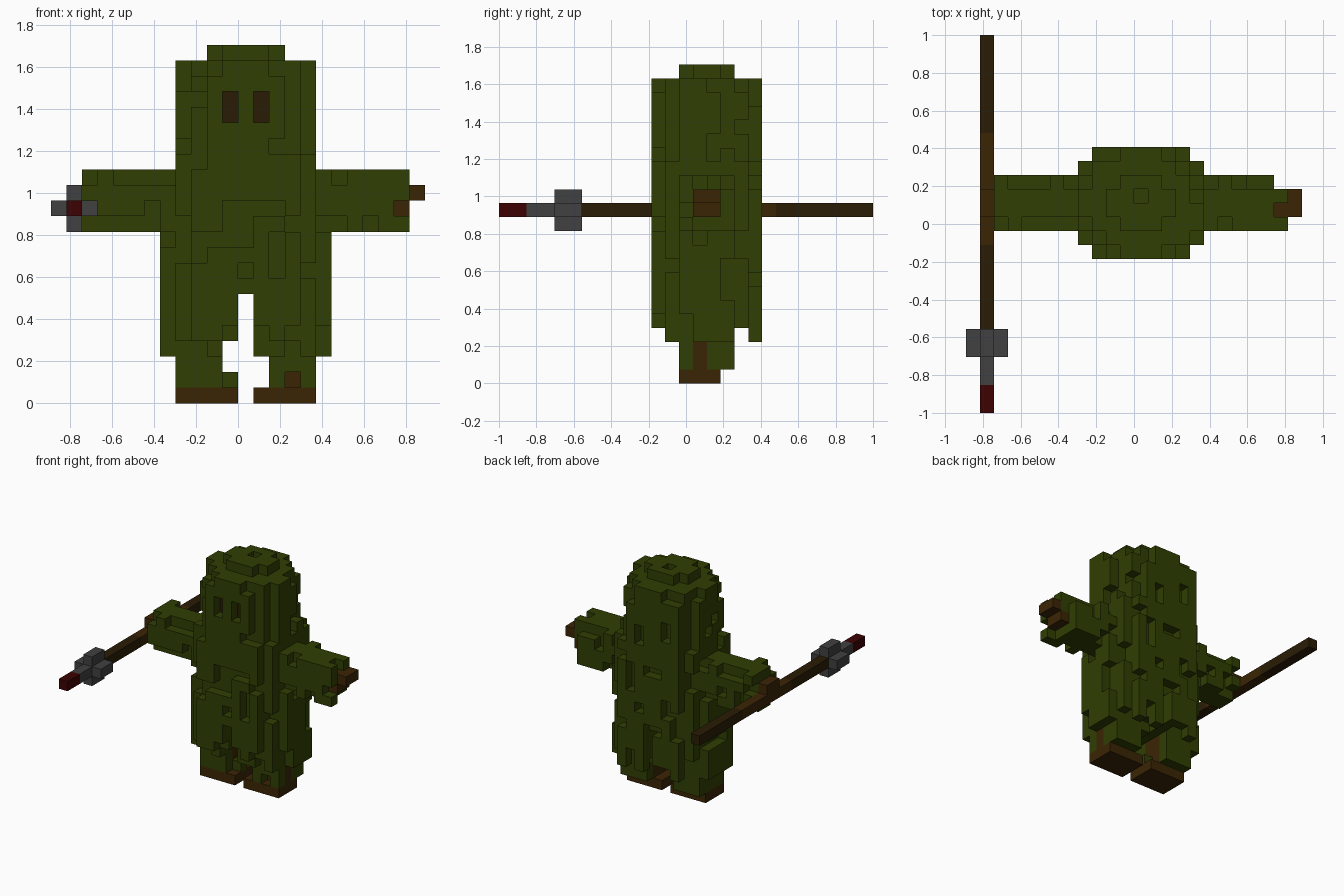
import bpy, bmesh, random
from mathutils import Vector

if "Cube" in bpy.data.objects:
    bpy.data.objects.remove(bpy.data.objects["Cube"])

random.seed(5)
V = 2 / 27                                   # size of one cube
ORIGIN = Vector((-12 * V, -1.0, 0.0))


def material(name, rgb):
    m = bpy.data.materials.new(name)
    m.diffuse_color = (*rgb, 1)
    m.use_nodes = True
    m.node_tree.nodes["Principled BSDF"].inputs["Base Color"].default_value = m.diffuse_color
    return m


GREEN = material("moss green", (0.029, 0.049, 0.0008))
BROWN = material("leather brown", (0.044, 0.0185, 0.0015))
DARK = material("dark wood", (0.023, 0.0115, 0.0015))
GREY = material("steel grey", (0.052, 0.052, 0.052))
RED = material("dark red", (0.048, 0.0008, 0.001))


def box(x0, x1, y0, y1, z0, z1):
    return {(x, y, z) for x in range(x0, x1) for y in range(y0, y1) for z in range(z0, z1)}


# Corner order of the four corners of a cube face for each direction
DIRS = {
    (1, 0, 0): [(1, 0, 0), (1, 1, 0), (1, 1, 1), (1, 0, 1)],
    (-1, 0, 0): [(0, 0, 0), (0, 0, 1), (0, 1, 1), (0, 1, 0)],
    (0, 1, 0): [(0, 1, 0), (0, 1, 1), (1, 1, 1), (1, 1, 0)],
    (0, -1, 0): [(0, 0, 0), (1, 0, 0), (1, 0, 1), (0, 0, 1)],
    (0, 0, 1): [(0, 0, 1), (1, 0, 1), (1, 1, 1), (0, 1, 1)],
    (0, 0, -1): [(0, 0, 0), (0, 1, 0), (1, 1, 0), (1, 0, 0)],
}
parts = []                                   # (name, cells, material)


def build_all():
    solid = set().union(*(cells for _, cells, _ in parts))
    for name, cells, mat in parts:
        bm = bmesh.new()
        for c in sorted(cells):
            for d, corners in DIRS.items():
                if tuple(a + b for a, b in zip(c, d)) in solid:
                    continue
                bm.faces.new([bm.verts.new(ORIGIN + V * (Vector(c) + Vector(k))) for k in corners])
        bmesh.ops.remove_doubles(bm, verts=bm.verts, dist=1e-4)
        me = bpy.data.meshes.new(name)
        bm.to_mesh(me)
        bm.free()
        me.materials.append(mat)
        bpy.context.collection.objects.link(bpy.data.objects.new(name, me))


def inside(x, y, z):
    """Rounded plan: narrow at the crown, wider at the head, widest at the skirt."""
    dx, dy = abs(x - 12), abs(y - 14.5)
    if z >= 21:
        return (dx <= 3 and dy < 2) or (dx <= 2 and dy < 3)
    if z >= 16:
        return (dx <= 4 and dy < 2) or (dx <= 3 and dy < 3) or (dx <= 2 and dy < 4)
    return (dx <= 4 and dy < 3) or (dx <= 3 and dy < 4) or (z < 12 and dx <= 5 and dy < 2)


def tufts(z0, z1):
    """Heights kept in one hanging strip, with gaps between tufts."""
    keep, z = set(), z0
    while z < z1:
        run = random.randint(3, 8)
        keep |= set(range(z, min(z + run, z1)))
        z += run + (1 if z > 12 else random.choice((1, 1, 2, 3)))
    return keep


# Shaggy body: solid core with a broken outer layer of hanging strips
body = set()
for x in range(7, 18):
    for y in range(11, 19):
        dx, dy = abs(x - 12), abs(y - 14.5)
        hem = 4 if y in (11, 17) else 3
        keep = tufts(hem + random.choice((0, 0, 1, 2)), 21)
        core_hem = hem if dy < 2 else random.randint(hem, 6)
        for z in range(3, 22):
            if not inside(x, y, z):
                continue
            sides = ((x + 1, y), (x - 1, y), (x, y + 1), (x, y - 1))
            outer = z < 21 and not all(inside(a, b, z) for a, b in sides)
            if (outer and z in keep) or (not outer and z >= core_hem):
                body.add((x, y, z))

# Rounded crown with a shallow dip, and an uneven brow and rim
body |= (box(11, 14, 13, 17, 22, 23) | box(10, 15, 14, 16, 22, 23)) - box(12, 13, 15, 16, 22, 23)
body |= box(11, 14, 11, 13, 21, 22) | box(8, 9, 14, 16, 19, 22) | box(16, 17, 13, 15, 20, 22)
body |= box(11, 14, 18, 19, 19, 22) | box(14, 16, 12, 13, 19, 22) | box(9, 10, 16, 18, 18, 22)

# Full back corner of the hood on one side, trimmed on the other
body |= box(9, 10, 17, 19, 15, 21)
body -= box(16, 17, 16, 17, 17, 22)

# Face, eye sockets and a few worn holes in the front
body |= box(10, 15, 11, 12, 17, 21)
eyes = set()
for x in (11, 13):
    body -= box(x, x + 1, 11, 12, 18, 20)
    eyes |= box(x, x + 1, 12, 13, 18, 20)
for x, z in ((10, 10), (11, 12), (12, 8), (14, 8), (14, 12)):
    body -= box(x, x + 1, 11, 12, z, z + 1)

# Skirt tips: side panels, inner front tips and a back tip
body |= box(7, 8, 13, 15, 3, 6) | box(17, 18, 14, 16, 3, 6) | box(13, 14, 12, 14, 3, 7)
body |= box(15, 16, 18, 19, 3, 7) | box(10, 11, 12, 13, 3, 6)

# Open split between the legs
body -= box(12, 13, 11, 19, 0, 7)
body -= box(11, 12, 11, 19, 2, 4) | box(13, 14, 11, 19, 0, 3)

# Leg strips hanging to the boots
leg_core = box(9, 11, 14, 16, 1, 4) | box(14, 16, 14, 16, 1, 4)
for x0, x1 in ((8, 11), (14, 17)):
    for x in range(x0, x1):
        for y in range(13, 17):
            body |= box(x, x + 1, y, y + 1, random.choice((1, 1, 2, 3)), 4)
body |= box(11, 12, 14, 15, 1, 2) | box(8, 11, 13, 14, 1, 4) | box(16, 17, 13, 14, 1, 4)
body |= box(14, 16, 13, 14, 1, 4) | box(16, 17, 15, 17, 1, 4) | box(14, 16, 16, 17, 1, 4)
body |= box(8, 9, 14, 16, 1, 4) | box(9, 10, 16, 17, 1, 4) | box(10, 11, 16, 17, 2, 4)
body -= box(15, 16, 13, 14, 1, 2) | box(16, 17, 14, 15, 1, 3)
body -= leg_core
body -= eyes

# Shaggy sleeves with ragged edges
for name, x0, x1 in (("right_sleeve", 2, 8), ("left_sleeve", 17, 22)):
    sleeve = box(x0, x1, 13, 17, 11, 15)
    for x, y, z in sorted(sleeve):
        edges = (y in (13, 16)) + (z in (11, 14))
        if random.random() < (0, 0.08, 0.5)[edges]:
            sleeve.discard((x, y, z))
    sleeve |= box(x0, x1, 13, 14, 13, 14) | box(x0 + 1, x1 - 1, 15, 16, 14, 15)
    if x0 == 17:
        sleeve |= box(22, 23, 13, 14, 11, 15) - box(22, 23, 13, 14, 12, 13)
        sleeve |= box(22, 23, 15, 16, 13, 15)
    parts.append((name, sleeve - body, GREEN))

parts += [
    ("shaggy_body", body, GREEN),
    ("eyes", eyes, DARK),
    ("trousers", leg_core | box(16, 17, 14, 15, 1, 3) | box(15, 16, 14, 15, 1, 2), BROWN),
    ("right_boot", box(8, 12, 13, 16, 0, 1), BROWN),
    ("left_boot", box(13, 17, 13, 16, 0, 1), BROWN),
    ("left_hand", box(22, 23, 14, 16, 12, 13) | box(22, 23, 14, 15, 13, 14)
     | box(23, 24, 14, 16, 13, 14), BROWN),
    ("right_hand", box(1, 2, 14, 16, 13, 14), BROWN),
    # Pole weapon held along the front-back axis
    ("pole_grip", box(1, 2, 12, 20, 12, 13), BROWN),
    ("pole_front", box(1, 2, 6, 12, 12, 13), DARK),
    ("pole_back", box(1, 2, 20, 27, 12, 13), DARK),
    ("pole_head", box(0, 3, 4, 6, 12, 13) | box(1, 2, 4, 6, 11, 14) | box(1, 2, 2, 4, 12, 13), GREY),
    ("pole_tip", box(1, 2, 0, 2, 12, 13), RED),
]
build_all()
